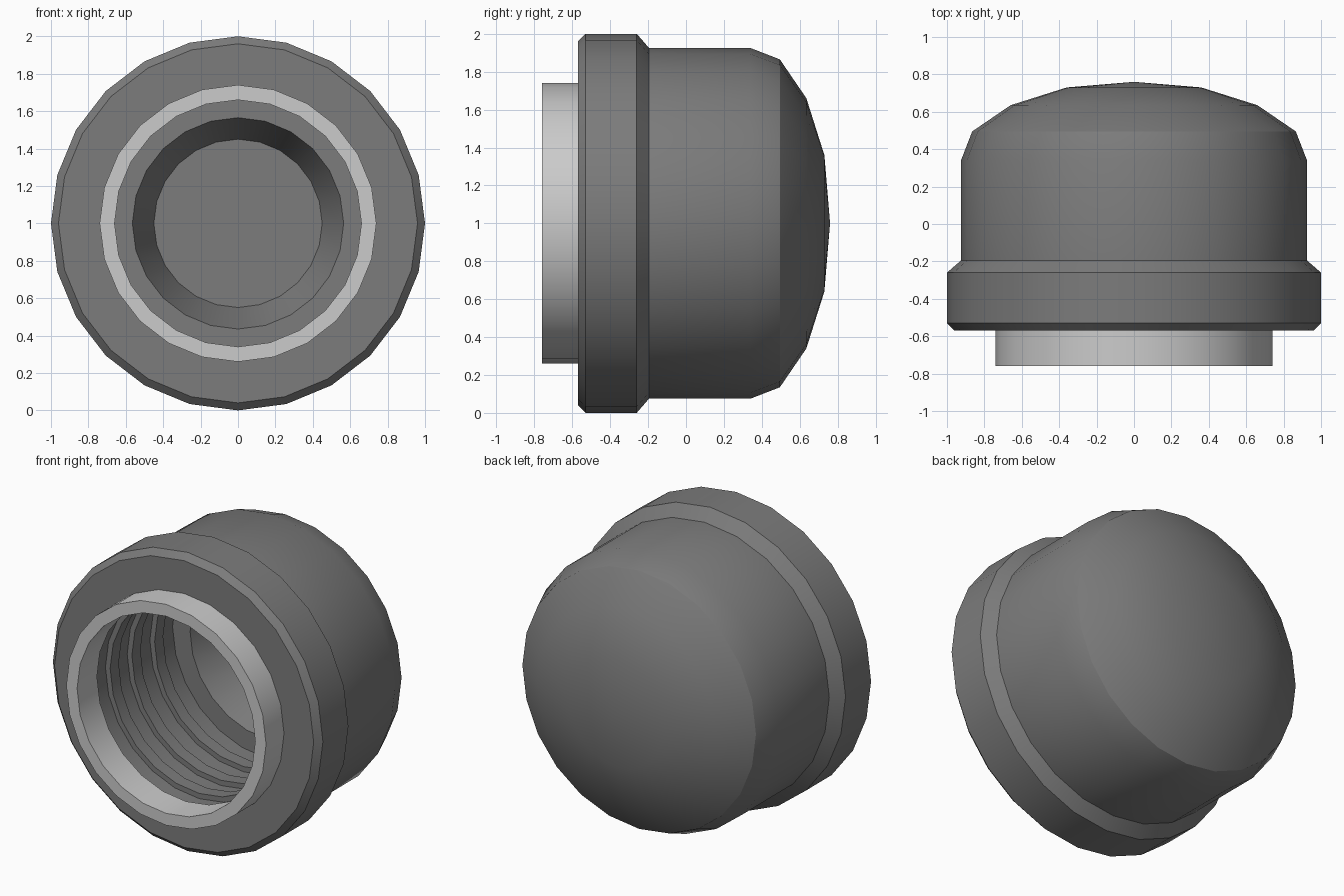
import bpy, bmesh, math

if "Cube" in bpy.data.objects:
    bpy.data.objects.remove(bpy.data.objects["Cube"])

SIDES = 24
CENTRE_Z = 1.0


def lathe(name, profile, closed=False):
    """Revolve (radius, y) points around the lengthwise y axis."""
    bm = bmesh.new()
    rings = []
    for r, y in profile:
        if r == 0:
            rings.append([bm.verts.new((0, y, CENTRE_Z))] * SIDES)
        else:
            rings.append([bm.verts.new((r * math.cos(i * math.tau / SIDES), y,
                                        CENTRE_Z + r * math.sin(i * math.tau / SIDES)))
                          for i in range(SIDES)])
    pairs = list(zip(rings, rings[1:]))
    if closed:
        pairs.append((rings[-1], rings[0]))
    for a, b in pairs:
        for i in range(SIDES):
            j = (i + 1) % SIDES
            bm.faces.new(dict.fromkeys((a[i], a[j], b[j], b[i])))
    bmesh.ops.recalc_face_normals(bm, faces=bm.faces)
    mesh = bpy.data.meshes.new(name)
    bm.to_mesh(mesh)
    bm.free()
    obj = bpy.data.objects.new(name, mesh)
    bpy.context.collection.objects.link(obj)
    bpy.ops.object.select_all(action='DESELECT')
    obj.select_set(True)
    bpy.context.view_layer.objects.active = obj
    bpy.ops.object.shade_smooth_by_angle(angle=math.radians(30))
    return obj


# Domed cap with chamfered flange: outside, from dome tip to front face
profile = [(0, 0.76), (0.36, 0.73), (0.66, 0.635), (0.865, 0.495), (0.925, 0.34),
           (0.925, -0.195), (1.0, -0.26), (1.0, -0.53), (0.96, -0.57)]

# Threaded bore: wall with three raised ridges
profile.append((0.695, -0.57))
for y in (-0.41, -0.18, 0.06):
    profile += [(0.695, y), (0.66, y), (0.66, y + 0.09), (0.695, y + 0.09)]

# Ledge and tapered recess at the end of the bore
profile += [(0.695, 0.30), (0.565, 0.30), (0.45, 0.58), (0, 0.58)]
cap = lathe("cap_body", profile)

dark = bpy.data.materials.new("dark_grey")
dark.diffuse_color = (0.2, 0.2, 0.2, 1)
dark.use_nodes = True
dark.node_tree.nodes["Principled BSDF"].inputs["Base Color"].default_value = dark.diffuse_color
cap.data.materials.append(dark)

# Pale collar projecting from the front
lathe("collar", [(0.74, -0.76), (0.74, -0.55), (0.66, -0.55), (0.66, -0.76)], closed=True)
